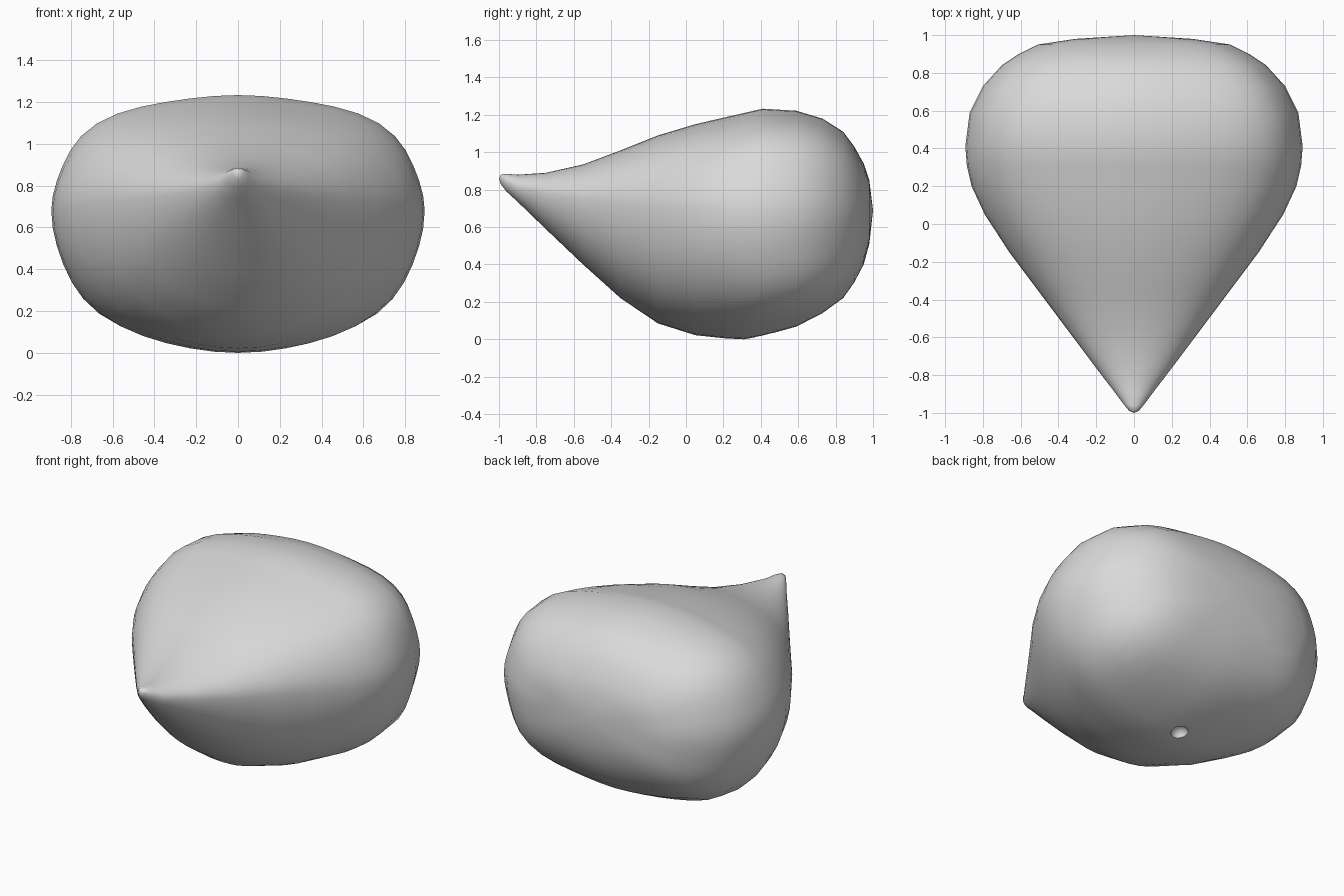
import bpy
import bmesh
from math import cos, sin, pi

# Remove the default cube
default = bpy.data.objects.get("Cube")
if default:
    bpy.data.objects.remove(default, do_unlink=True)

SEGMENTS = 48

# Stations along the body: y, half width, bottom, widest level, top
STATIONS = [
    (-0.99, 0.025, 0.83, 0.86, 0.88),
    (-0.96, 0.05, 0.79, 0.84, 0.885),
    (-0.9, 0.095, 0.735, 0.81, 0.88),
    (-0.75, 0.21, 0.59, 0.78, 0.89),
    (-0.55, 0.36, 0.4, 0.75, 0.935),
    (-0.35, 0.51, 0.22, 0.73, 1.01),
    (-0.15, 0.66, 0.085, 0.72, 1.09),
    (0.05, 0.79, 0.022, 0.7, 1.15),
    (0.2, 0.86, 0.006, 0.69, 1.185),
    (0.31, 0.885, 0, 0.685, 1.21),
    (0.41, 0.893, 0.018, 0.68, 1.233),
    (0.59, 0.87, 0.068, 0.68, 1.222),
    (0.73, 0.8, 0.14, 0.68, 1.18),
    (0.84, 0.7, 0.22, 0.68, 1.11),
    (0.9, 0.61, 0.305, 0.68, 1.03),
    (0.95, 0.51, 0.4, 0.68, 0.94),
    (0.98, 0.31, 0.51, 0.69, 0.85),
]


def make_material(name, color):
    mat = bpy.data.materials.new(name)
    mat.use_nodes = True
    mat.diffuse_color = color
    mat.node_tree.nodes["Principled BSDF"].inputs["Base Color"].default_value = color
    return mat


def ramp(value, start, end):
    return min(1, max(0, (value - start) / (end - start)))


def section(bm, y, width, bottom, middle, top):
    """One oval ring, with bulging shoulders and haunches towards the back."""
    shoulder = 0.075 * ramp(y, -0.5, 0.5)
    haunch = 0.01 + 0.085 * ramp(y, 0.15, 0.68)
    ring = []
    for i in range(SEGMENTS):
        angle = 2 * pi * i / SEGMENTS
        c, s = cos(angle), sin(angle)
        bulge = shoulder if s >= 0 else haunch
        height = top - middle if s >= 0 else middle - bottom
        swell = 1 + bulge * sin(2 * angle) ** 4
        ring.append(bm.verts.new((width * c * swell, y, middle + height * s * swell)))
    return ring


def cap(bm, ring, point):
    centre = bm.verts.new(point)
    for i in range(SEGMENTS):
        bm.faces.new((ring[i], ring[(i + 1) % SEGMENTS], centre))


# Teardrop body lofted from the tip to the rounded back
bm = bmesh.new()
rings = [section(bm, *station) for station in STATIONS]
for first, second in zip(rings, rings[1:]):
    for i in range(SEGMENTS):
        j = (i + 1) % SEGMENTS
        bm.faces.new((first[i], first[j], second[j], second[i]))
cap(bm, rings[0], (0, -1, 0.86))
cap(bm, rings[-1], (0, 1, 0.69))
bmesh.ops.recalc_face_normals(bm, faces=bm.faces)
mesh = bpy.data.meshes.new("teardrop_body")
bm.to_mesh(mesh)
bm.free()
body = bpy.data.objects.new("teardrop_body", mesh)
bpy.context.collection.objects.link(body)
mesh.materials.append(make_material("plain_grey", (0.7, 0.7, 0.7, 1)))

# Small dimple underneath
bpy.ops.mesh.primitive_uv_sphere_add(segments=16, ring_count=8, radius=0.055,
                                     location=(0, 0.42, 0.01))
cutter = bpy.context.object
cutter.name = "dimple_cutter"
cutter.hide_render = True
cutter.data.materials.append(mesh.materials[0])
bpy.ops.object.select_all(action="DESELECT")
body.select_set(True)
bpy.context.view_layer.objects.active = body
dimple = body.modifiers.new("dimple", "BOOLEAN")
dimple.operation = "DIFFERENCE"
dimple.object = cutter
bpy.ops.object.modifier_apply(modifier=dimple.name)
bpy.data.objects.remove(cutter, do_unlink=True)

# Smooth surface
bpy.ops.object.shade_smooth_by_angle(angle=pi / 3)
